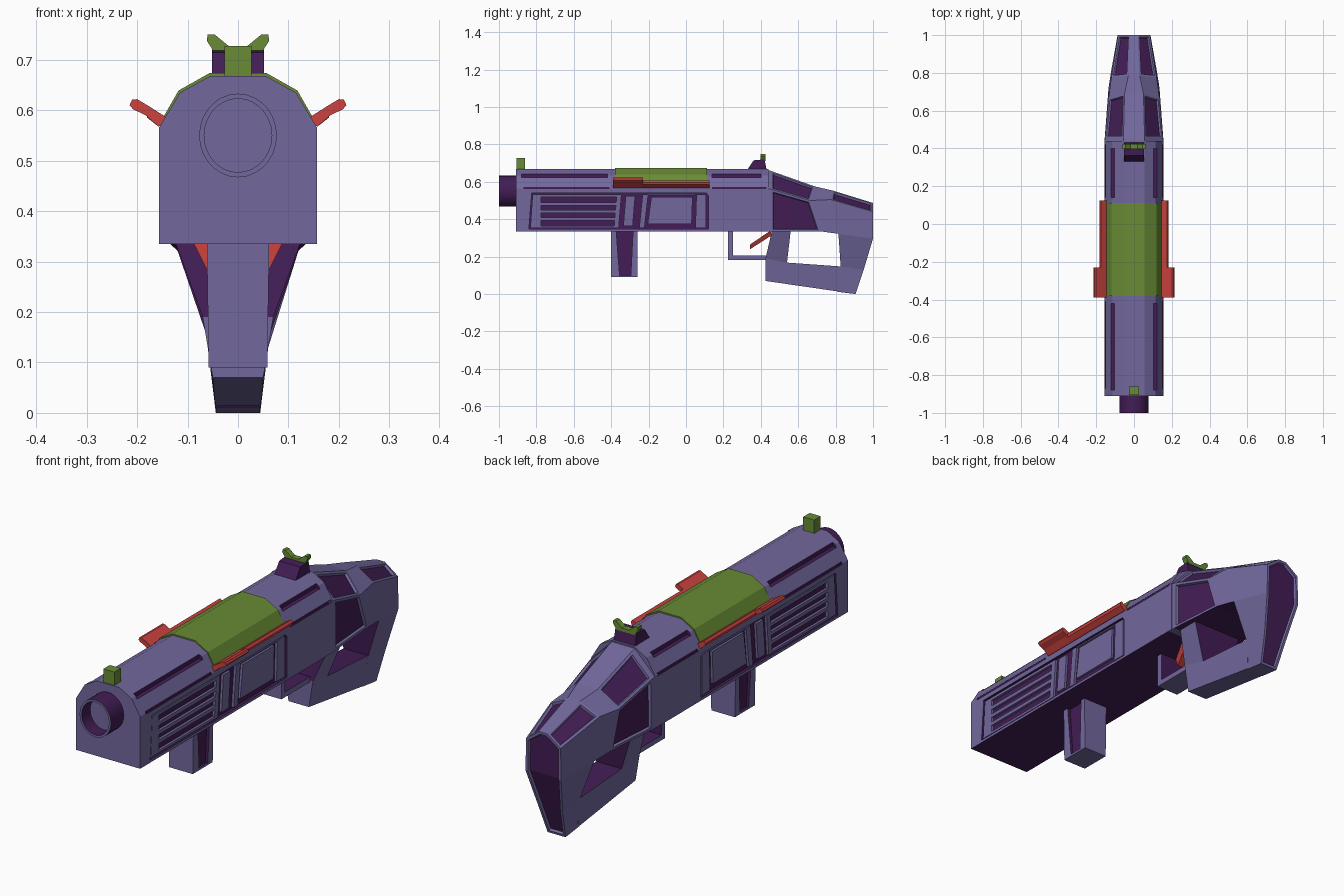
import bpy, bmesh, math

if "Cube" in bpy.data.objects:
    bpy.data.objects.remove(bpy.data.objects["Cube"])

# Shared palette: slot 0 shell, 1 dark, 2 green, 3 red
PALETTE = []
for nm, col in (("shell_violet", (.17, .14, .34)), ("dark_violet", (.055, .012, .09)),
                ("green", (.14, .26, .035)), ("red", (.60, .055, .05))):
    m = bpy.data.materials.new(nm)
    m.diffuse_color = (*col, 1)
    m.use_nodes = True
    m.node_tree.nodes["Principled BSDF"].inputs["Base Color"].default_value = m.diffuse_color
    PALETTE.append(m)
SHELL, DARK, GREEN, RED = range(4)


def finish(name, bm):
    me = bpy.data.meshes.new(name)
    bm.to_mesh(me)
    bm.free()
    for m in PALETTE:
        me.materials.append(m)
    ob = bpy.data.objects.new(name, me)
    bpy.context.collection.objects.link(ob)
    return ob


def prism(name, pts, lo, hi, axis='x', mat=SHELL, dark=()):
    """Extrude an outline along x (pts = y,z) or y (pts = x,z); hi may be a half-width function of z."""
    bm = bmesh.new()
    loops = []
    for side in (0, 1):
        loop = []
        for a, z in pts:
            d = (hi(z) if side else -hi(z)) if callable(hi) else (hi if side else lo)
            loop.append(bm.verts.new((d, a, z) if axis == 'x' else (a, d, z)))
        loops.append(loop)
    n = len(pts)
    for i in range(n):
        j = (i + 1) % n
        f = bm.faces.new((loops[0][i], loops[0][j], loops[1][j], loops[1][i]))
        f.material_index = DARK if i in dark else mat
    for lp in loops:
        bm.faces.new(lp).material_index = mat
    bmesh.ops.recalc_face_normals(bm, faces=bm.faces)
    return finish(name, bm)


def both(half):
    """Close a right-hand half outline by mirroring it in x."""
    return half + [(-x, z) for x, z in reversed(half)]


def cut(target, cutters):
    for c in cutters:
        c.hide_render = True
        md = target.modifiers.new("cut", 'BOOLEAN')
        md.operation, md.solver, md.object = 'DIFFERENCE', 'EXACT', c
    dg = bpy.context.evaluated_depsgraph_get()
    me = bpy.data.meshes.new_from_object(target.evaluated_get(dg))
    target.modifiers.clear()
    target.data = me
    for c in cutters:
        bpy.data.objects.remove(c)


# Receiver body with dark underside, edge grooves and recessed side panels
body = prism("receiver_body", both([(.157, .335), (.157, .565), (.115, .635), (.055, .668)]),
             -.91, .44, 'y', dark=(7,))
cutters = []
for s in (-1, 1):
    for (cx, cz, r), spans in (((.115, .635, .012), ((-.88, -.42), (.14, .40))),
                               ((.157, .567, .006), ((-.87, -.41), (.14, .43)))):
        for y0, y1 in spans:
            sq = [(s * cx + dx * r, cz + dz * r) for dx, dz in ((-1, -1), (1, -1), (1, 1), (-1, 1))]
            cutters.append(prism("groove_cutter", sq, y0, y1, 'y', DARK))
    xs = sorted((s * .143, s * .2))
    cutters.append(prism("panel_cutter", [(-.84, .347), (.12, .347), (.12, .525), (.108, .54), (-.825, .54)],
                         *xs, 'x', DARK))
cut(body, cutters)

# Raised plates and vent slats inside the side recesses
plates = {
    "front_plate": [(-.832, .353), (-.775, .353), (-.775, .533), (-.82, .533)],
    "divider_plate": [(-.335, .365), (-.285, .365), (-.272, .525), (-.322, .525)],
    "window_plate": [(-.205, .375), (.03, .375), (.035, .52), (-.185, .52)],
    "window_edge_front": [(-.25, .353), (-.222, .353), (-.202, .533), (-.232, .533)],
    "window_edge_rear": [(.05, .353), (.108, .353), (.108, .533), (.056, .533)],
    "window_rail_top": [(-.205, .528), (.052, .528), (.052, .534), (-.205, .534)],
    "vent_rail_top": [(-.775, .52), (-.36, .52), (-.36, .533), (-.775, .533)],
    "vent_rail_bottom": [(-.775, .352), (-.375, .352), (-.375, .363), (-.775, .363)],
    "vent_end": [(-.385, .352), (-.36, .352), (-.345, .533), (-.37, .533)],
}
for i in range(3):
    z = .394 + i * .04
    plates["vent_slat_%d" % (i + 1)] = [(-.775, z), (-.37, z), (-.37, z + .016), (-.775, z + .016)]
for nm, pts in plates.items():
    for s, tag in ((-1, "left"), (1, "right")):
        prism(f"{nm}_{tag}", pts, *sorted((s * .140, s * .154)))

# Muzzle ring with a shallow bore
bm = bmesh.new()
rings = []
N = 28
for rx, rz, y in ((.077, .083, -.90), (.077, .083, -1), (.067, .073, -1), (.067, .073, -.94)):
    rings.append([bm.verts.new((rx * math.cos(2 * math.pi * i / N), y, .55 + rz * math.sin(2 * math.pi * i / N)))
                  for i in range(N)])
for k in range(3):
    for i in range(N):
        j = (i + 1) % N
        f = bm.faces.new((rings[k][i], rings[k][j], rings[k + 1][j], rings[k + 1][i]))
        f.material_index = SHELL if k == 1 else DARK
bm.faces.new(rings[3])
bm.faces.new(rings[0])
bmesh.ops.recalc_face_normals(bm, faces=bm.faces)
muzzle = finish("muzzle", bm)
bpy.context.view_layer.objects.active = muzzle
muzzle.select_set(True)
bpy.ops.object.shade_smooth_by_angle(angle=math.radians(30))

# Green top cover and red side rails with pull tabs
prism("top_cover", both([(.150, .583), (.118, .639), (.056, .674)]), -.38, .112, 'y', GREEN)
rail = [(.145, .572), (.158, .568), (.180, .585), (.183, .597), (.175, .607), (.145, .588)]
tab = [(.145, .572), (.158, .568), (.183, .590), (.208, .602), (.215, .610), (.210, .621), (.200, .622),
       (.175, .607), (.145, .588)]
for s, tag in ((-1, "left"), (1, "right")):
    prism("side_rail_" + tag, [(s * x, z) for x, z in rail], -.24, .125, 'y', RED)
    prism("pull_tab_" + tag, [(s * x, z) for x, z in tab], -.39, -.23, 'y', RED)

# Sights
prism("front_sight", both([(.027, .66), (.027, .727)]), -.905, -.86, 'y', GREEN)
prism("rear_sight_base", [(.325, .66), (.362, .715), (.42, .72), (.432, .66)], -.052, .052, 'x', DARK)
prism("rear_sight_notch", both([(.045, .712), (.062, .738), (.060, .75), (.046, .75), (.018, .727)]),
      .398, .424, 'y', GREEN)

# Foregrip with recessed dark side strips
foregrip = prism("foregrip", [(-.40, .09), (-.26, .09), (-.26, .34), (-.40, .34)],
                 0, lambda z: .058 + (z - .09) * .016)
strip = [(-.355, .10), (-.295, .10), (-.282, .36), (-.375, .36)]
cut(foregrip, [prism("strip_cutter", strip, *sorted((s * .047, s * .1)), 'x', DARK) for s in (-1, 1)])

# Trigger guard and trigger
prism("trigger_guard", [(.225, .34), (.225, .182), (.44, .182), (.44, .205), (.25, .205), (.25, .34)],
      -.055, .055, dark=(3, 4))
prism("trigger", [(.343, .24), (.343, .265), (.45, .338), (.46, .315)], 0,
      lambda z: .04 + (z - .24) * .5, mat=RED)


# Grip and lower bar, narrowing towards the bottom
def grip_width(z):
    k = [(0, .044), (.07, .05), (.168, .062), (.34, .125)]
    for (a, wa), (b, wb) in zip(k, k[1:]):
        if z <= b:
            return wa + (wb - wa) * (z - a) / (b - a)
    return .125


prism("grip", [(.46, .34), (.56, .34), (.54, .168), (.425, .19)], 0, grip_width, dark=(1, 3))
prism("grip_lower_bar", [(.425, .19), (.54, .168), (.835, .147), (.82, .013), (.77, .02), (.425, .07)],
      0, grip_width, dark=(1,))

# Stock: lofted (y, half width, z) sections plus heel, with inset dark panels
sections = [
    [(.42, .157, .335), (.42, .157, .565), (.42, .058, .668)],
    [(.455, .155, .335), (.455, .154, .56), (.455, .056, .658)],
    [(.72, .135, .335), (.665, .135, .50), (.69, .05, .575)],
    [(.815, .12, .322), (.775, .12, .505), (.785, .03, .553)],
    [(1.0, .087, .297), (1.0, .085, .44), (1.0, .02, .487)],
]
bm = bmesh.new()
rings = [[bm.verts.new((w, y, z)) for y, w, z in sec] + [bm.verts.new((-w, y, z)) for y, w, z in reversed(sec)]
         for sec in sections]
face = {}
for k in range(4):
    for i in range(6):
        if (k, i) == (3, 5):
            continue
        j = (i + 1) % 6
        face[k, i] = bm.faces.new((rings[k][i], rings[k][j], rings[k + 1][j], rings[k + 1][i]))
bm.faces.new(rings[0])
butt = [bm.faces.new(rings[4])]
heel = [[rings[3][0], rings[4][0], rings[4][5], rings[3][5]]]
for yf, zf, yb, zb, w in ((.827, .147, .95, .13, .06), (.81, .012, .907, 0, .044)):
    heel.append([bm.verts.new(p) for p in ((w, yf, zf), (w, yb, zb), (-w, yb, zb), (-w, yf, zf))])
for a, b in zip(heel, heel[1:]):
    for i in range(4):
        j = (i + 1) % 4
        f = bm.faces.new((a[i], a[j], b[j], b[i]))
        if i == 1:
            butt.append(f)
        elif i == 3:
            f.material_index = DARK
bm.faces.new(heel[-1])
bmesh.ops.recalc_face_normals(bm, faces=bm.faces)
for key in ((1, 5), (2, 5)):
    face[key].material_index = DARK
panels = [[face[k]] for k in ((1, 0), (1, 1), (1, 3), (1, 4), (3, 1), (3, 3))] + [butt]
for p in panels:
    bmesh.ops.inset_region(bm, faces=p, thickness=.011, depth=0, use_even_offset=True, use_boundary=True)
    bmesh.ops.inset_region(bm, faces=p, thickness=.004, depth=-.01, use_even_offset=True, use_boundary=True)
    for f in p:
        f.material_index = DARK
finish("stock", bm)
